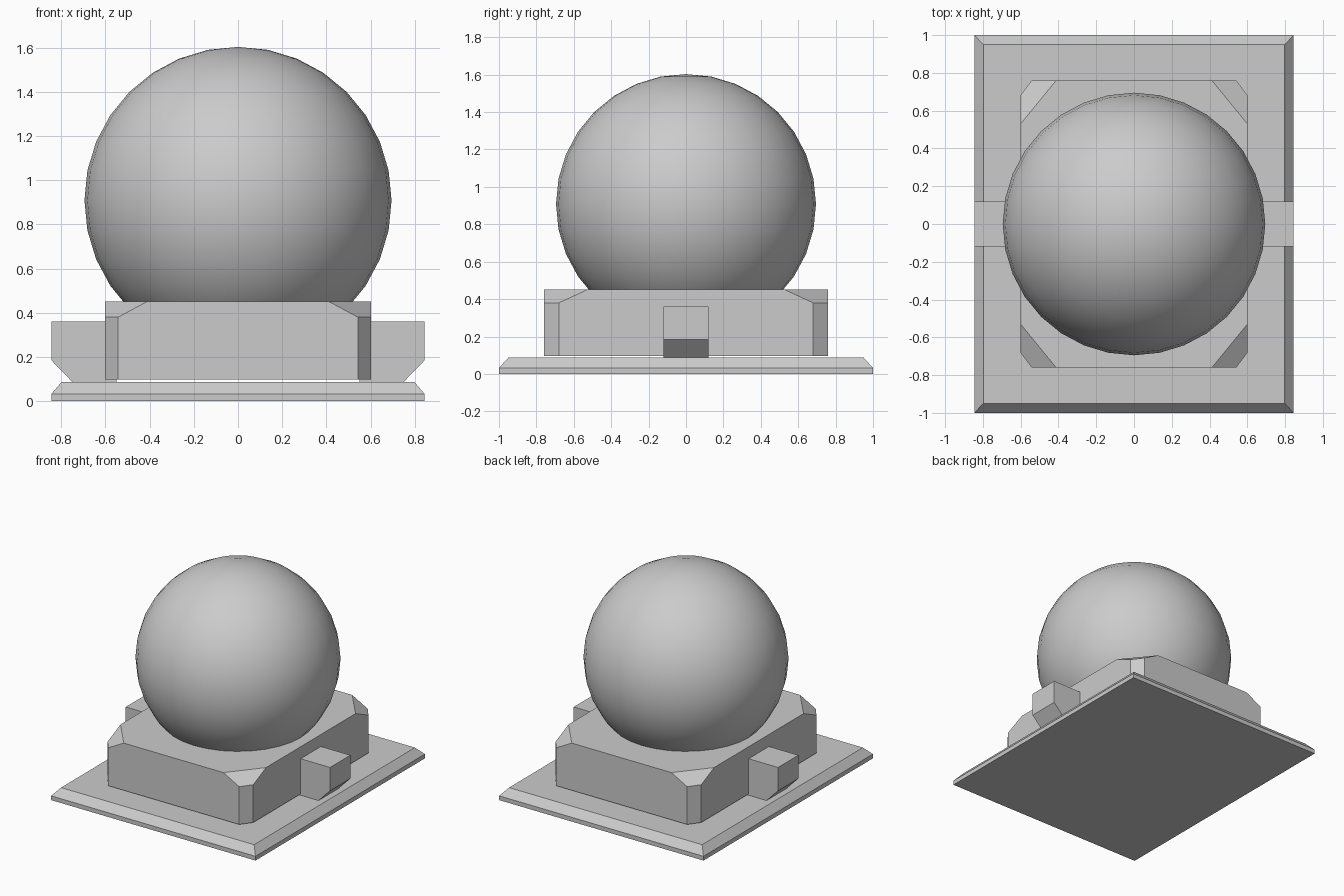
import bpy, bmesh

if "Cube" in bpy.data.objects:
    bpy.data.objects.remove(bpy.data.objects["Cube"])


def loft(name, rings):
    """Skin a stack of matching vertex rings and cap both ends."""
    bm = bmesh.new()
    loops = [[bm.verts.new(p) for p in ring] for ring in rings]
    n = len(loops[0])
    for low, high in zip(loops, loops[1:]):
        for i in range(n):
            j = (i + 1) % n
            bm.faces.new((low[i], low[j], high[j], high[i]))
    bm.faces.new(loops[0][::-1])
    bm.faces.new(loops[-1])
    bmesh.ops.recalc_face_normals(bm, faces=bm.faces)
    mesh = bpy.data.meshes.new(name)
    bm.to_mesh(mesh)
    bm.free()
    obj = bpy.data.objects.new(name, mesh)
    bpy.context.collection.objects.link(obj)
    return obj


def rect(x, y, z):
    return [(-x, -y, z), (x, -y, z), (x, y, z), (-x, y, z)]


def cut_rect(x, y, cx, cy, z):
    """Rectangle with corners cut by cx along x and cy along y."""
    a, b = x - cx, y - cy
    return [(-a, -y, z), (a, -y, z), (x, -b, z), (x, b, z),
            (a, y, z), (-a, y, z), (-x, b, z), (-x, -b, z)]


# Bevelled base plate
loft("base_plate", [rect(0.845, 1.0, 0), rect(0.845, 1.0, 0.032),
                    rect(0.798, 0.95, 0.087)])

# Housing block with chamfered corners
loft("housing", [cut_rect(0.602, 0.76, 0.06, 0.08, 0.097),
                 cut_rect(0.602, 0.76, 0.06, 0.08, 0.38),
                 cut_rect(0.602, 0.76, 0.19, 0.232, 0.45)])

# Side lugs with sloped undersides
lug = [(0.55, 0.087), (0.75, 0.087), (0.845, 0.185), (0.845, 0.36), (0.55, 0.36)]
for side, s in (("left", -1), ("right", 1)):
    loft(side + "_lug", [[(s * x, y, z) for x, z in lug] for y in (-0.12, 0.12)])

# Large ball
bpy.ops.mesh.primitive_uv_sphere_add(segments=32, ring_count=16, radius=0.695,
                                     location=(0, 0, 0.908))
ball = bpy.context.object
ball.name = "ball"
bpy.ops.object.shade_smooth()
